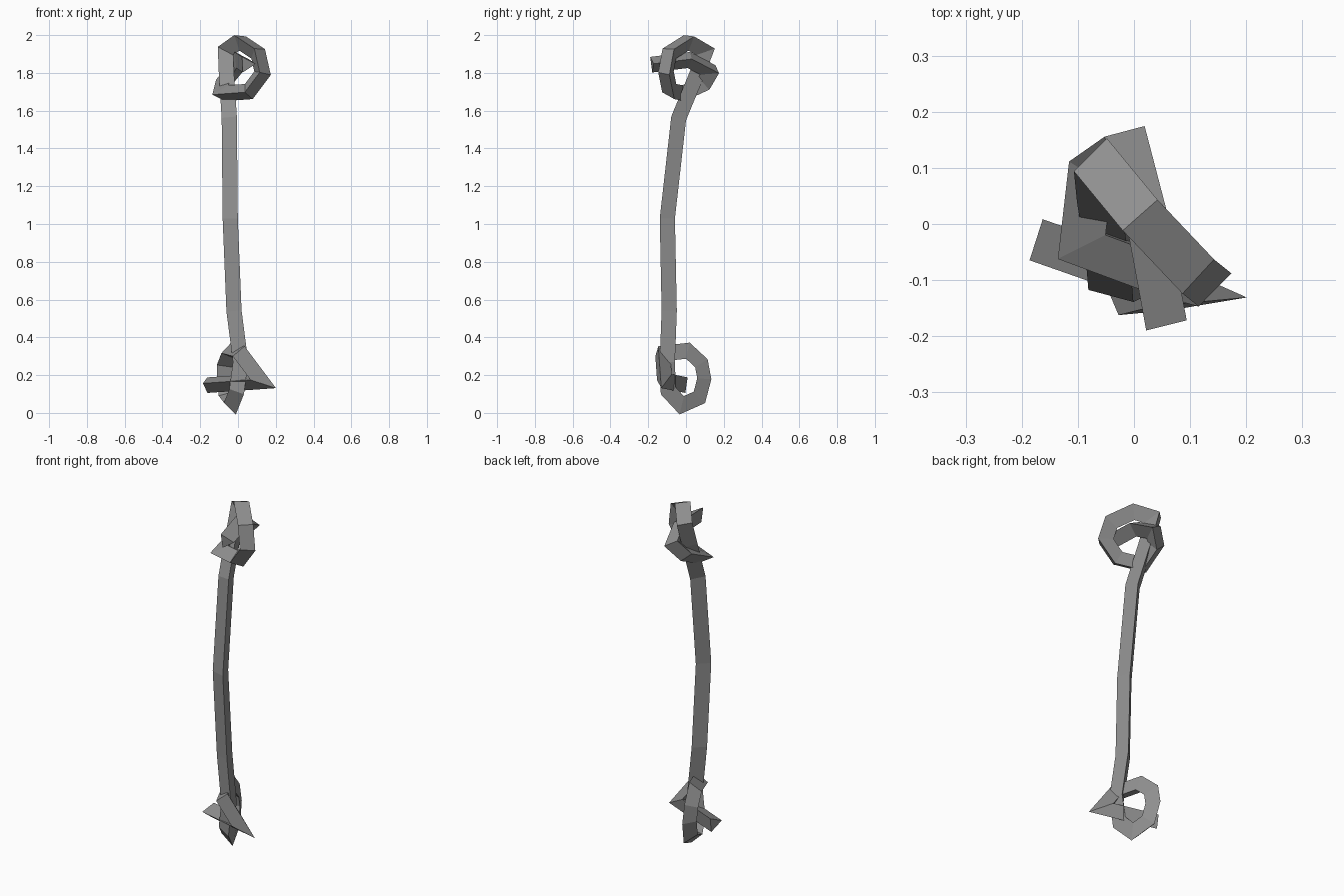
import bpy, bmesh, math
from mathutils import Vector

cube = bpy.data.objects.get("Cube")
if cube:
    bpy.data.objects.remove(cube)

grey = bpy.data.materials.new("mid_grey")
grey.use_nodes = True
colour = (0.28, 0.28, 0.28, 1)
grey.diffuse_color = colour
grey.node_tree.nodes["Principled BSDF"].inputs["Base Color"].default_value = colour

RADIUS = 0.048
START = Vector((-0.035, -0.105, 1.03))

# Upper half: shaft, loop over the top, wrap behind the shaft, end through the loop
upper_path = [
    (-0.04, -0.045, 1.56), (-0.055, 0.05, 1.79), (-0.06, 0.10, 1.92),
    (0.01, 0.015, 1.97), (0.10, -0.08, 1.91), (0.125, -0.1, 1.80),
    (0.05, -0.08, 1.70), (-0.085, -0.03, 1.69), (-0.07, 0.10, 1.75),
    (-0.02, 0.135, 1.81), (0.01, 0.02, 1.87), (0.047, -0.18, 1.845),
]
# Lower half: shaft, ring at the back, wrap across the front, end through the ring
lower_path = [
    (-0.015, -0.095, 0.54), (0.02, -0.105, 0.27), (0.0, -0.10, 0.12),
    (-0.03, -0.03, 0.045), (-0.06, 0.06, 0.085), (-0.07, 0.085, 0.18),
    (-0.07, 0.07, 0.26), (-0.045, 0.0, 0.325), (0.01, -0.13, 0.31),
    (0.115, -0.12, 0.17), (-0.17, -0.02, 0.15),
]


def sweep(bm, ring, path):
    """Carry a ring along a path with mitred corners and cap the end."""
    points = [START] + [Vector(p) for p in path]
    for i in range(1, len(points)):
        here = points[i]
        along = (here - points[i - 1]).normalized()
        normal = along
        if i + 1 < len(points):
            normal = along + (points[i + 1] - here).normalized()
        new = []
        for v in ring:
            slide = (here - v.co).dot(normal) / along.dot(normal)
            new.append(bm.verts.new(v.co + along * slide))
        for k in range(len(ring)):
            j = (k + 1) % len(ring)
            bm.faces.new((ring[k], ring[j], new[j], new[k]))
        ring = new
    bm.faces.new(ring)


# Three-sided rope with a knot at each end
bm = bmesh.new()
section = []
for k in range(3):
    a = math.radians(315 + 120 * k)
    section.append(bm.verts.new(START + RADIUS * Vector((math.cos(a), math.sin(a), 0))))
sweep(bm, section, upper_path)
sweep(bm, section, lower_path)
bmesh.ops.recalc_face_normals(bm, faces=bm.faces)

mesh = bpy.data.meshes.new("knotted_rope")
bm.to_mesh(mesh)
bm.free()
mesh.materials.append(grey)
rope = bpy.data.objects.new("knotted_rope", mesh)
bpy.context.collection.objects.link(rope)
